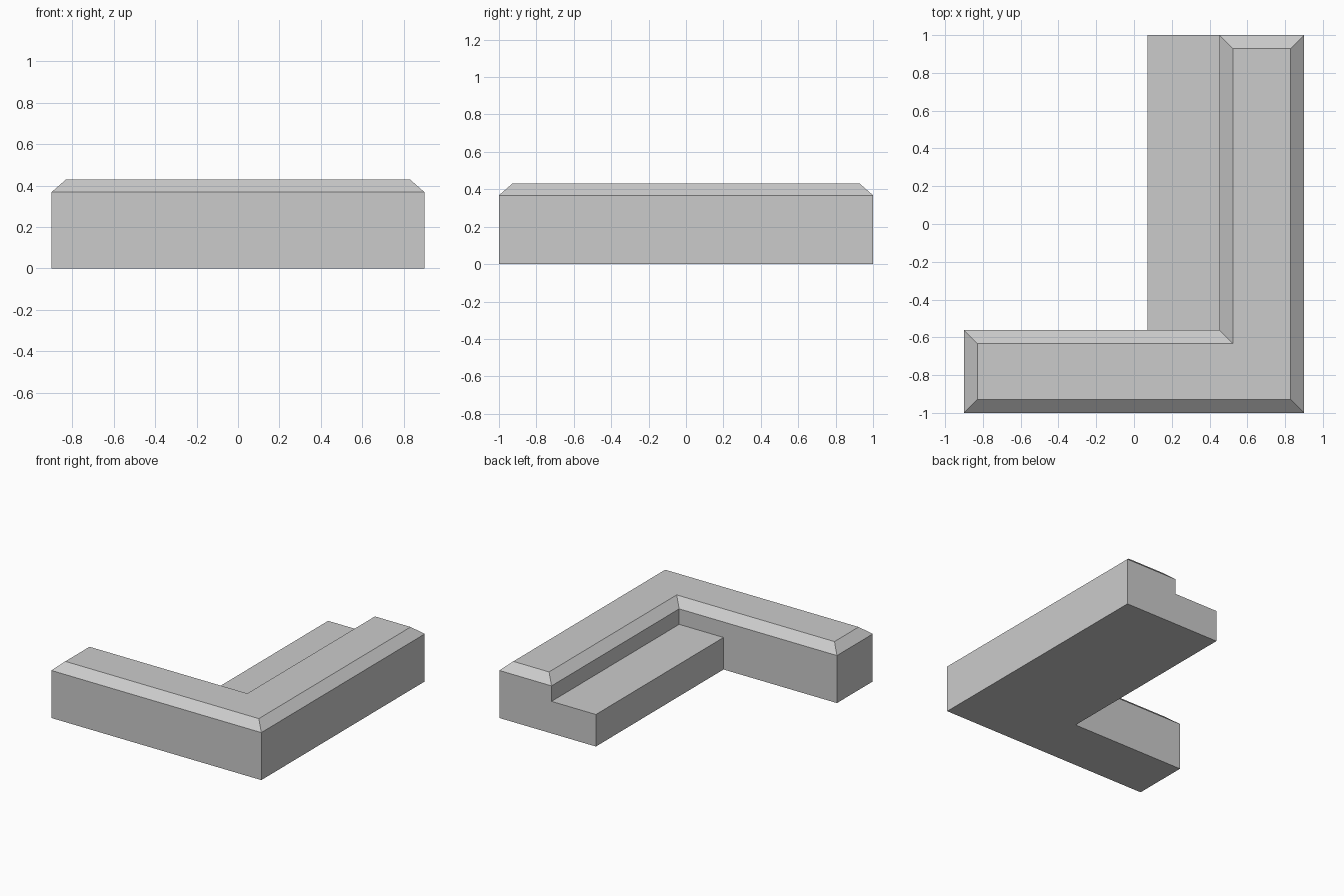
import bpy, bmesh

if "Cube" in bpy.data.objects:
    bpy.data.objects.remove(bpy.data.objects["Cube"])


def loft(name, rings):
    """Closed solid through stacked rings of (x, y, z) points."""
    bm = bmesh.new()
    loops = [[bm.verts.new(p) for p in ring] for ring in rings]
    n = len(loops[0])
    for low, high in zip(loops, loops[1:]):
        for i in range(n):
            j = (i + 1) % n
            bm.faces.new((low[i], low[j], high[j], high[i]))
    bm.faces.new(loops[0][::-1])
    bm.faces.new(loops[-1])
    bmesh.ops.recalc_face_normals(bm, faces=bm.faces)
    mesh = bpy.data.meshes.new(name)
    bm.to_mesh(mesh)
    bm.free()
    obj = bpy.data.objects.new(name, mesh)
    bpy.context.collection.objects.link(obj)
    return obj


def l_ring(inset, z):
    """L-shaped outline, moved inwards by inset."""
    x0, x1 = -0.9 + inset, 0.9 - inset
    y0, y1 = -1 + inset, 1 - inset
    xi, yi = 0.452 + inset, -0.562 - inset
    return [(x, y, z) for x, y in
            [(x0, y0), (x1, y0), (x1, y1), (xi, y1), (xi, yi), (x0, yi)]]


def rect_ring(x0, x1, y0, y1, z):
    return [(x0, y0, z), (x1, y0, z), (x1, y1, z), (x0, y1, z)]


# L-shaped wall with chamfered top edge
loft("corner_wall", [l_ring(0, 0), l_ring(0, 0.368), l_ring(0.071, 0.43)])

# Lower ledge along the inside of the long arm
loft("inner_ledge", [rect_ring(0.072, 0.452, -0.562, 1, z) for z in (0, 0.248)])
